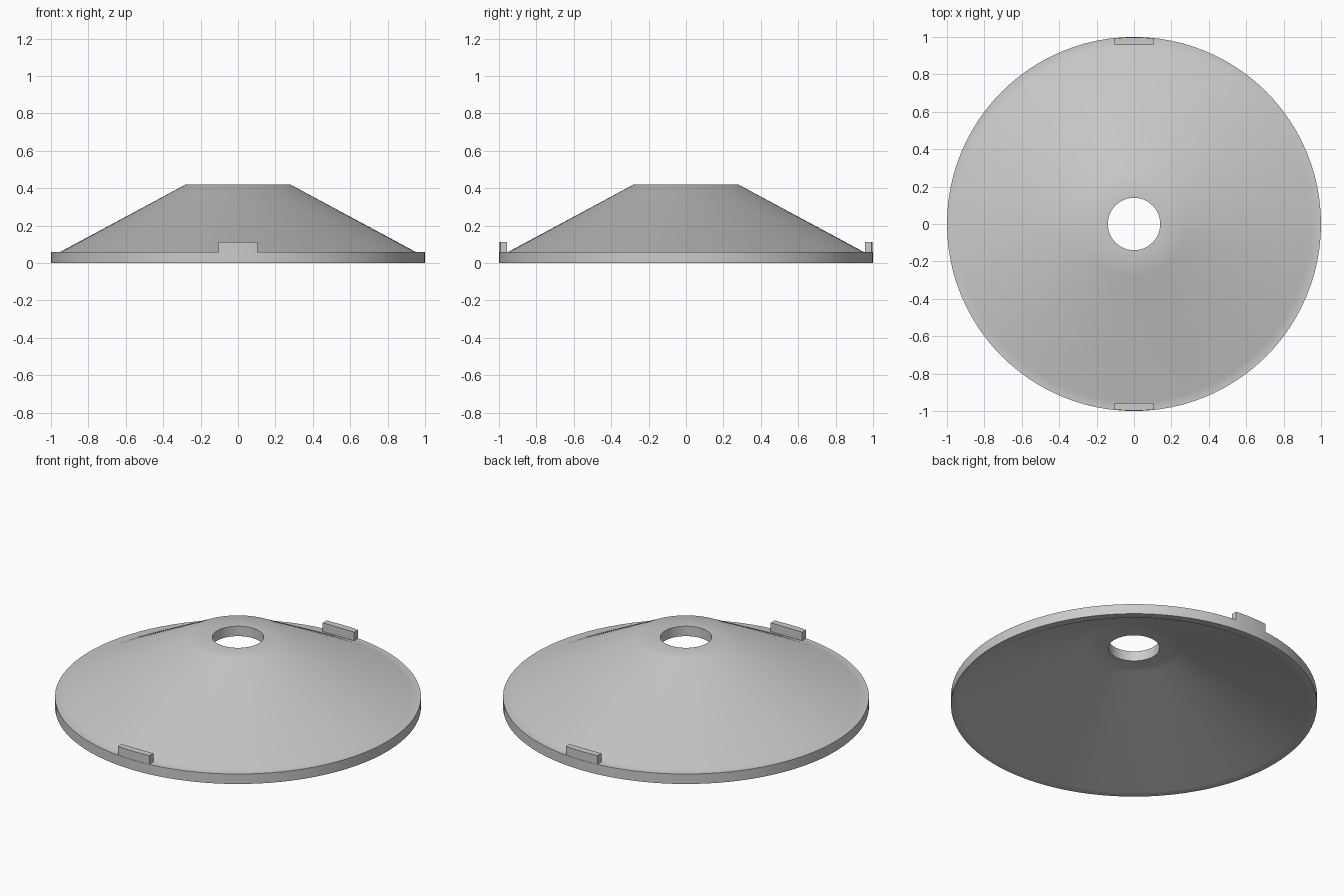
import bpy
import bmesh
from math import sin, cos, tau, asin, radians, sqrt

cube = bpy.data.objects.get("Cube")
if cube:
    bpy.data.objects.remove(cube, do_unlink=True)

SEGMENTS = 96
RIM_Z = 0.06

grey = bpy.data.materials.new("light_grey")
grey.use_nodes = True
grey.diffuse_color = (0.6, 0.6, 0.6, 1)
grey.node_tree.nodes["Principled BSDF"].inputs["Base Color"].default_value = (0.6, 0.6, 0.6, 1)


def finish(name, bm):
    """Turn a bmesh into a grey, angle-smoothed object."""
    bmesh.ops.recalc_face_normals(bm, faces=bm.faces)
    mesh = bpy.data.meshes.new(name)
    bm.to_mesh(mesh)
    bm.free()
    mesh.materials.append(grey)
    obj = bpy.data.objects.new(name, mesh)
    bpy.context.collection.objects.link(obj)
    bpy.ops.object.select_all(action='DESELECT')
    obj.select_set(True)
    bpy.context.view_layer.objects.active = obj
    bpy.ops.object.shade_smooth_by_angle(angle=radians(30))
    return obj


def lathe(name, profile):
    """Revolve a closed (radius, z) profile around the z axis."""
    bm = bmesh.new()
    rings = [[bm.verts.new((r * cos(tau * i / SEGMENTS), r * sin(tau * i / SEGMENTS), z))
              for i in range(SEGMENTS)] for r, z in profile]
    for a, b in zip(rings, rings[1:] + rings[:1]):
        for i in range(SEGMENTS):
            j = (i + 1) % SEGMENTS
            bm.faces.new((a[i], a[j], b[j], b[i]))
    return finish(name, bm)


def rim_tab(name, side):
    """Upright tab with a flat inner face and an outer face flush with the rim."""
    half, inner, top, steps = 0.105, 0.957, 0.112, 8
    outline = [(half, inner), (-half, inner)]
    for i in range(steps + 1):
        x = half * (2 * i / steps - 1)
        outline.append((x, sqrt(0.998 ** 2 - x * x)))
    bm = bmesh.new()
    base = bm.faces.new([bm.verts.new((x, side * y, RIM_Z - 0.005)) for x, y in outline])
    lifted = bmesh.ops.extrude_face_region(bm, geom=[base])["geom"]
    for v in lifted:
        if isinstance(v, bmesh.types.BMVert):
            v.co.z = top
    # close the underside if the extrusion removed it
    bmesh.ops.holes_fill(bm, edges=bm.edges, sides=0)
    return finish(name, bm)


# Hollow conical shell with a flat rim and a round hole in the crown
lathe("conical_shell", [
    (1.0, 0.0), (1.0, RIM_Z), (0.95, RIM_Z),
    (0.28, 0.42), (0.14, 0.42),
    (0.14, 0.36), (0.265, 0.36), (0.955, 0.0),
])

# Front and back tabs on the rim
rim_tab("front_tab", -1)
rim_tab("back_tab", 1)
